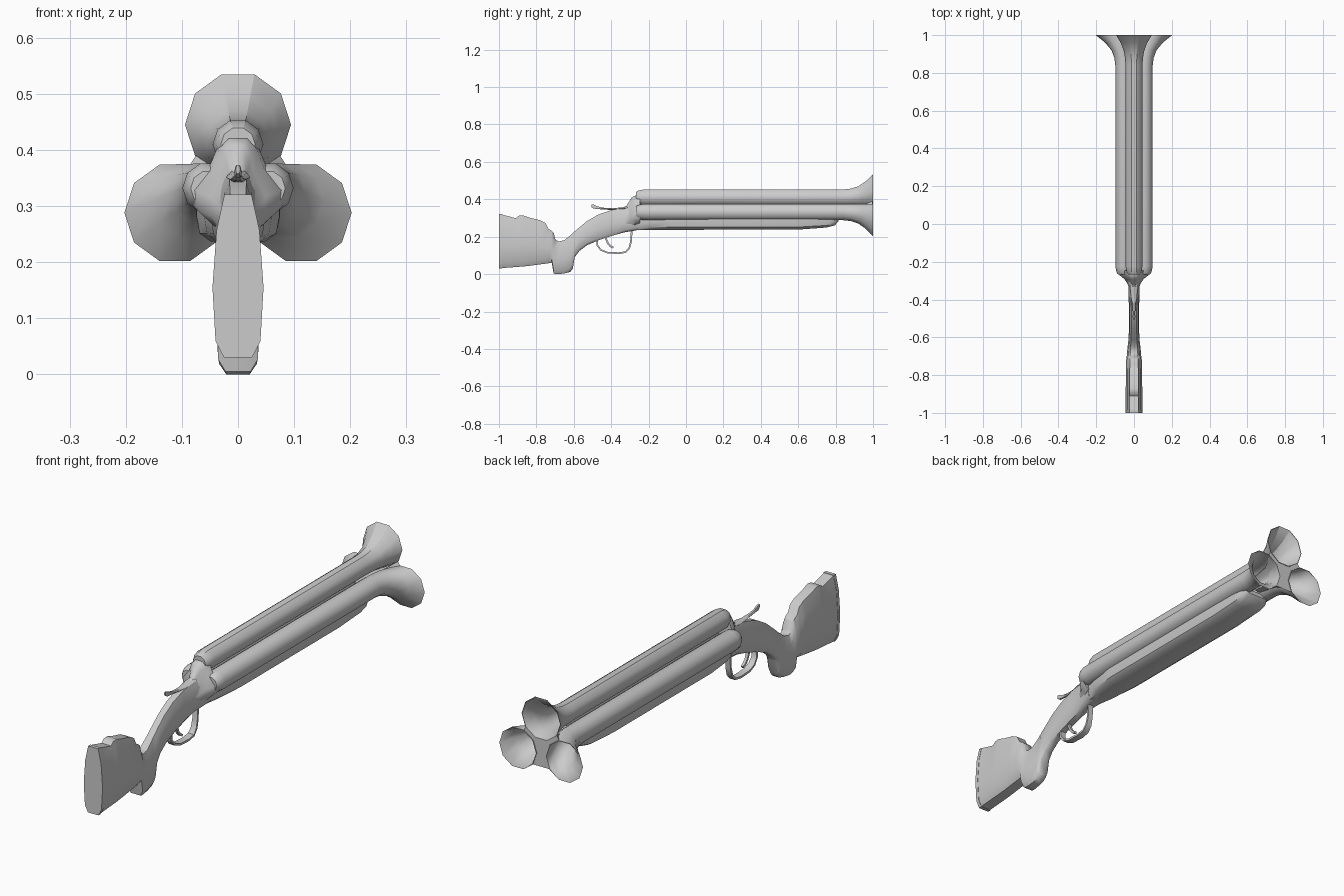
import bpy, bmesh, math


def loft(name, rings, angle=40, sharp=None, cap=True):
    """Skin a list of equal-length closed rings; sharp = ring indices creased lengthwise."""
    bm = bmesh.new()
    vs = [[bm.verts.new(p) for p in r] for r in rings]
    n = len(rings[0])
    for a, b in zip(vs, vs[1:]):
        for i in range(n):
            bm.faces.new((a[i], a[(i + 1) % n], b[(i + 1) % n], b[i]))
    if cap:
        bm.faces.new(vs[0])
        bm.faces.new(vs[-1])
    bmesh.ops.recalc_face_normals(bm, faces=bm.faces)
    for i in sharp or []:
        for a, b in zip(vs, vs[1:]):
            bm.edges.get((a[i], b[i])).smooth = False
    me = bpy.data.meshes.new(name)
    bm.to_mesh(me)
    bm.free()
    ob = bpy.data.objects.new(name, me)
    bpy.context.collection.objects.link(ob)
    bpy.ops.object.select_all(action='DESELECT')
    bpy.context.view_layer.objects.active = ob
    ob.select_set(True)
    bpy.ops.object.shade_smooth_by_angle(angle=math.radians(angle))
    return ob


def section(y, z0, z1, w, half):
    """Mirrored cross-section; half = (width fraction, height fraction) points."""
    right = [(w * fx, y, z0 + (z1 - z0) * fz) for fx, fz in half]
    return right + [(-x, yy, z) for x, yy, z in reversed(right)]


def ribbon(name, path, thick):
    """Flat strip along a (y, z, half width) path on the centre plane."""
    rings = []
    for i, (y, z, w) in enumerate(path):
        a, b = path[max(i - 1, 0)], path[min(i + 1, len(path) - 1)]
        dy, dz = b[0] - a[0], b[1] - a[1]
        d = math.hypot(dy, dz)
        ny, nz = -dz / d * thick / 2, dy / d * thick / 2
        rings.append([(-w, y - ny, z - nz), (w, y - ny, z - nz),
                      (w, y + ny, z + nz), (-w, y + ny, z + nz)])
    return loft(name, rings)


# Barrels: ten-sided tubes with an outward-bending flared muzzle and hollow bore
def barrel(name, c0, c1, r0, r1, sharp=None):
    flare = [(0.84, 0), (0.88, 0.05), (0.92, 0.2), (0.96, 0.52), (1.0, 1.0)]
    steps = [(-0.268, 0, 0.68), (-0.255, 0, 0.86), (-0.225, 0, 1)]
    steps += [(y, t, 1) for y, t in flare]
    steps += [(y, t, 0.97 if y == 1 else 0.92) for y, t in reversed(flare)]
    steps += [(0.78, 0, 0.7)]
    rings = []
    for y, t, s in steps:
        cx, cz = (a + (b - a) * t for a, b in zip(c0, c1))
        r = (r0 + (r1 - r0) * t) * s
        rings.append([(cx + r * math.cos(k * math.pi / 5), y,
                       cz + r * math.sin(k * math.pi / 5)) for k in range(10)])
    loft(name, rings, 45, sharp)


barrel("top_barrel", (0, 0.41), (0, 0.445), 0.045, 0.0945, sharp=(2, 3))
for side, s in (("left", -1), ("right", 1)):
    barrel(side + "_barrel", (s * 0.053, 0.332), (s * 0.1125, 0.288), 0.046, 0.09)

# Web closing the gap between the three muzzles
gap = [(0.028, 0.356), (0.075, 0.39), (0.086, 0.373), (0.041, 0.341),
       (0.023, 0.288), (0.041, 0.235)]
gap += [(-x, z) for x, z in reversed(gap)]
loft("muzzle_web", [[(x * s, y, 0.34 + (z - 0.34) * s) for x, z in gap]
                    for y, s in ((0.82, 0.35), (0.92, 0.5), (0.96, 0.7), (0.998, 1))])

# Wooden fore-end under the barrels
fore_half = [(0.66, 0), (0.92, 0.22), (1, 0.7), (1, 1)]
fore = [(-0.32, 0.225, 0.30, 0.024), (-0.27, 0.236, 0.30, 0.04), (-0.2, 0.237, 0.30, 0.06),
        (-0.08, 0.237, 0.30, 0.074), (0.6, 0.238, 0.30, 0.075), (0.75, 0.249, 0.30, 0.074),
        (0.795, 0.26, 0.30, 0.07), (0.815, 0.283, 0.30, 0.06)]
loft("fore_end", [section(*f, fore_half) for f in fore])

# Stock: butt, stepped comb, hooked grip and curved wrist
stock_half = [(0.55, 0), (0.88, 0.1), (1, 0.43), (0.84, 0.78), (0.53, 1)]
stock = [(-0.985, 0.032, 0.319, 0.044), (-0.91, 0.038, 0.299, 0.044),
         (-0.895, 0.039, 0.312, 0.044), (-0.87, 0.041, 0.314, 0.044),
         (-0.84, 0.044, 0.303, 0.043), (-0.78, 0.052, 0.288, 0.043),
         (-0.75, 0.056, 0.272, 0.042), (-0.735, 0.058, 0.242, 0.042),
         (-0.718, 0.062, 0.232, 0.041), (-0.708, 0.005, 0.222, 0.04),
         (-0.698, 0.0, 0.185, 0.038), (-0.68, 0.0, 0.174, 0.037),
         (-0.65, 0.004, 0.182, 0.034), (-0.618, 0.012, 0.208, 0.03),
         (-0.605, 0.03, 0.22, 0.029), (-0.595, 0.09, 0.229, 0.029),
         (-0.57, 0.124, 0.25, 0.027), (-0.53, 0.154, 0.283, 0.027),
         (-0.47, 0.18, 0.318, 0.027), (-0.4, 0.204, 0.342, 0.028),
         (-0.33, 0.223, 0.354, 0.03), (-0.25, 0.237, 0.36, 0.05)]
loft("stock", [section(*s, stock_half) for s in stock], 50)
loft("butt_plate", [section(y, 0.03, 0.321, 0.0455, stock_half) for y in (-1, -0.985)])

# Breech block spreading from the wrist out to the barrels
breech_half = [(0.5, 0), (0.95, 0.2), (1, 0.42), (0.62, 0.65), (0.45, 0.88), (0.22, 1)]
breech = [(-0.345, 0.25, 0.352, 0.022), (-0.318, 0.245, 0.366, 0.034),
          (-0.292, 0.25, 0.408, 0.05), (-0.272, 0.26, 0.42, 0.076),
          (-0.245, 0.27, 0.42, 0.084)]
loft("breech", [section(*b, breech_half) for b in breech], 50)

# Trigger guard, trigger and top lever
ribbon("trigger_guard", [(-0.475, 0.185, 0.012), (-0.475, 0.155, 0.012), (-0.455, 0.129, 0.014),
                         (-0.42, 0.115, 0.015), (-0.36, 0.112, 0.015), (-0.322, 0.118, 0.014),
                         (-0.303, 0.14, 0.013), (-0.294, 0.175, 0.012), (-0.29, 0.235, 0.012)],
       0.009)
ribbon("trigger", [(-0.425, 0.215, 0.007), (-0.428, 0.19, 0.007), (-0.418, 0.166, 0.006),
                   (-0.405, 0.15, 0.006), (-0.388, 0.141, 0.005)], 0.01)
lever = [(-0.505, 0.358, 0.373, 0.004), (-0.493, 0.35, 0.371, 0.007), (-0.47, 0.348, 0.361, 0.006),
         (-0.44, 0.345, 0.355, 0.008), (-0.39, 0.343, 0.352, 0.014),
         (-0.335, 0.345, 0.358, 0.022), (-0.31, 0.348, 0.364, 0.018)]
loft("top_lever", [section(*v, [(0.6, 0), (1, 0.5), (0.6, 1)]) for v in lever])
